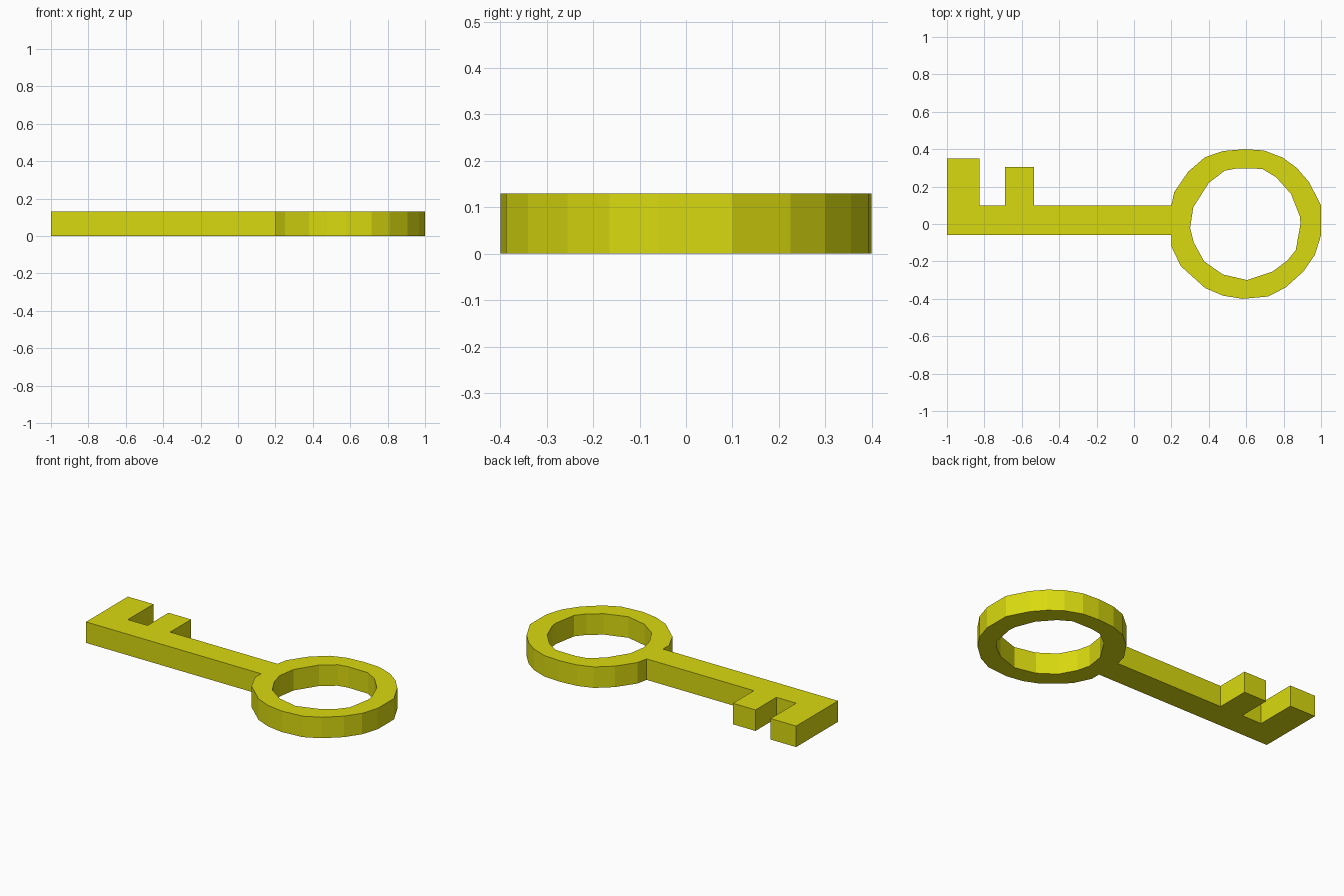
import bpy, bmesh

if "Cube" in bpy.data.objects:
    bpy.data.objects.remove(bpy.data.objects["Cube"])

THICK = 0.13

# Shaft with two bits, running into the hand-cut outer edge of the bow
outline = [
    (0.2, -0.06), (-1, -0.06), (-1, 0.35), (-0.825, 0.35), (-0.825, 0.1),
    (-0.69, 0.1), (-0.69, 0.305), (-0.535, 0.305), (-0.535, 0.1), (0.2, 0.1),
    (0.215, 0.17), (0.29, 0.28), (0.38, 0.357), (0.475, 0.39), (0.59, 0.4),
    (0.695, 0.393), (0.795, 0.355), (0.87, 0.3), (0.935, 0.225), (1, 0.1),
    (1, -0.06), (0.967, -0.165), (0.905, -0.255), (0.81, -0.34),
    (0.715, -0.388), (0.58, -0.4), (0.475, -0.383), (0.38, -0.342),
    (0.25, -0.225), (0.2, -0.12),
]
# Finger hole of the bow
hole = [
    (0.3, -0.02), (0.317, 0.09), (0.4, 0.22), (0.485, 0.285), (0.55, 0.297),
    (0.685, 0.295), (0.76, 0.25), (0.84, 0.16), (0.887, 0.04), (0.89, 0),
    (0.865, -0.14), (0.82, -0.195), (0.74, -0.255), (0.605, -0.3),
    (0.475, -0.27), (0.375, -0.2), (0.32, -0.1),
]

bm = bmesh.new()
rims = {0: [], 1: []}


def add_wall(points):
    """Vertical wall around a closed profile; remembers its top and bottom rims."""
    low = [bm.verts.new((x, y, 0)) for x, y in points]
    top = [bm.verts.new((x, y, THICK)) for x, y in points]
    n = len(points)
    for i in range(n):
        j = (i + 1) % n
        bm.faces.new((low[i], low[j], top[j], top[i]))
        rims[0].append(bm.edges.get((low[i], low[j])))
        rims[1].append(bm.edges.get((top[i], top[j])))


add_wall(outline)
add_wall(hole)

# Flat caps with the hole left open
for edges in rims.values():
    bmesh.ops.triangle_fill(bm, edges=edges, use_beauty=True)
bmesh.ops.recalc_face_normals(bm, faces=bm.faces[:])

mesh = bpy.data.meshes.new("key")
bm.to_mesh(mesh)
bm.free()
key = bpy.data.objects.new("key", mesh)
bpy.context.collection.objects.link(key)

# Yellow metal
mat = bpy.data.materials.new("yellow")
mat.diffuse_color = (0.7, 0.7, 0.005, 1)
mat.use_nodes = True
mat.node_tree.nodes["Principled BSDF"].inputs["Base Color"].default_value = mat.diffuse_color
mesh.materials.append(mat)
